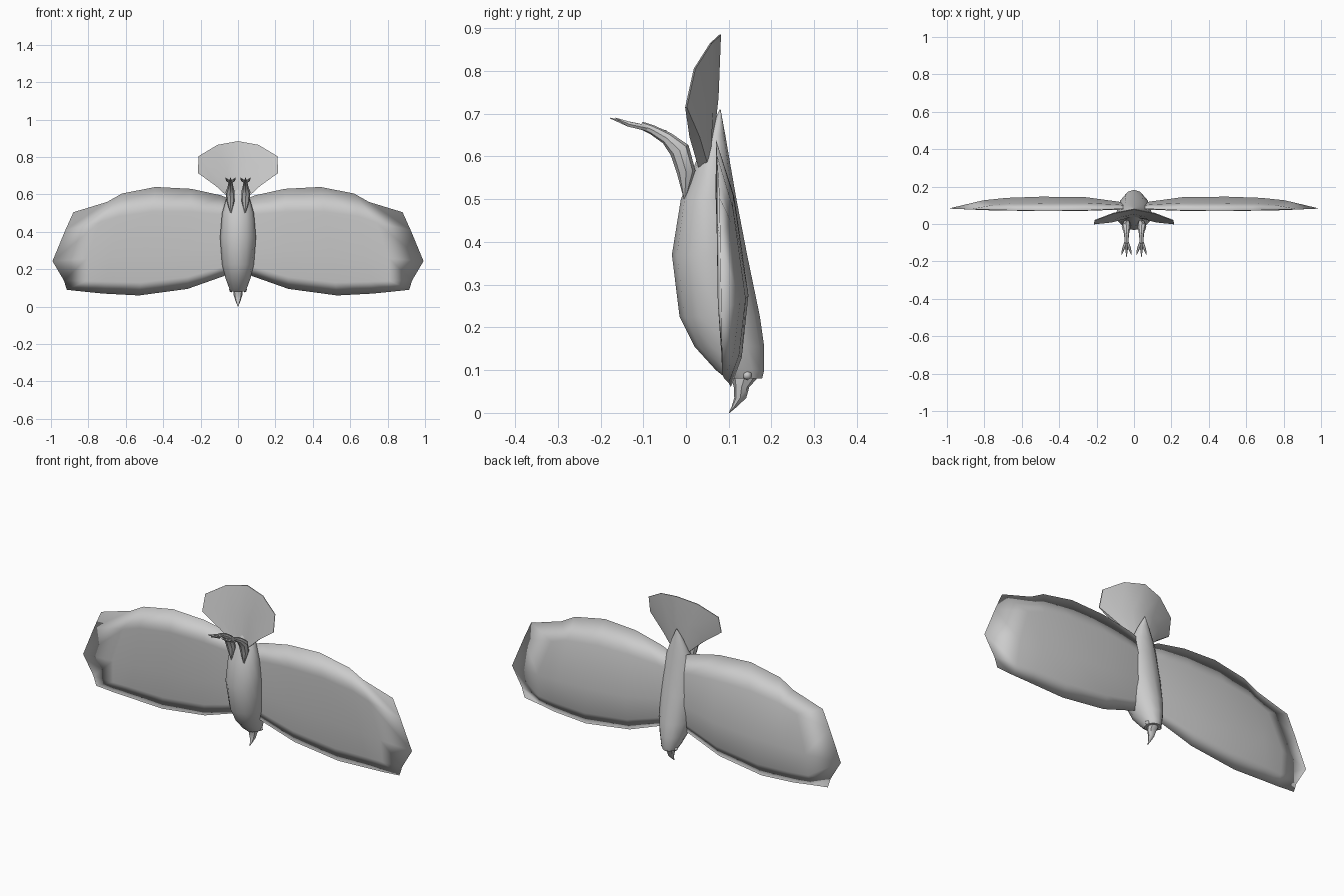
import bpy, bmesh, math
from mathutils import Vector

if "Cube" in bpy.data.objects:
    bpy.data.objects.remove(bpy.data.objects["Cube"])


def finish(name, bm, mirror=False, angle=None):
    bmesh.ops.remove_doubles(bm, verts=bm.verts, dist=0.0005)
    bmesh.ops.recalc_face_normals(bm, faces=bm.faces)
    me = bpy.data.meshes.new(name)
    bm.to_mesh(me)
    bm.free()
    ob = bpy.data.objects.new(name, me)
    bpy.context.collection.objects.link(ob)
    if mirror:
        ob.modifiers.new("Mirror", 'MIRROR').use_clip = False
    if angle is None:
        for p in me.polygons:
            p.use_smooth = True
    else:
        bpy.ops.object.select_all(action='DESELECT')
        ob.select_set(True)
        bpy.context.view_layer.objects.active = ob
        bpy.ops.object.shade_smooth_by_angle(angle=math.radians(angle))
    return ob


def loft(bm, rings, caps=True):
    """Skin a list of closed rings that share a point count."""
    vs = [[bm.verts.new(p) for p in r] for r in rings]
    n = len(vs[0])
    for a, b in zip(vs, vs[1:]):
        for i in range(n):
            j = (i + 1) % n
            bm.faces.new((a[i], a[j], b[j], b[i]))
    if caps:
        bm.faces.new(vs[0])
        bm.faces.new(vs[-1])


def spindle(bm, stations, n=12):
    """Elliptical rings: (z, y_front, y_back, half_width)."""
    rings = []
    for z, y0, y1, w in stations:
        c, r = (y0 + y1) / 2, (y1 - y0) / 2
        rings.append([(w * math.sin(t), c + r * math.cos(t), z)
                      for t in (2 * math.pi * i / n for i in range(n))])
    loft(bm, rings)


def tube(bm, path, n=6):
    """Tapered tube through (x, y, z, radius) points."""
    pts = [Vector(p[:3]) for p in path]
    rings = []
    for i, p in enumerate(pts):
        d = (pts[min(i + 1, len(pts) - 1)] - pts[max(i - 1, 0)]).normalized()
        u = Vector((1, 0, 0))
        u = (u - d * u.dot(d)).normalized()
        v = d.cross(u)
        rings.append([p + (u * math.cos(t) + v * math.sin(t)) * path[i][3]
                      for t in (2 * math.pi * k / n for k in range(n))])
    loft(bm, rings)


# body with head, pointing down, tapering to a spike at the rump
bm = bmesh.new()
spindle(bm, [(0.08, 0.095, 0.178, 0.038), (0.10, 0.07, 0.183, 0.048),
             (0.155, 0.02, 0.183, 0.068), (0.225, -0.015, 0.173, 0.085),
             (0.37, -0.033, 0.143, 0.096), (0.50, -0.012, 0.118, 0.085),
             (0.58, 0.02, 0.104, 0.062), (0.65, 0.05, 0.092, 0.032),
             (0.71, 0.079, 0.081, 0.001)])
finish("body", bm, angle=40)

# hooked beak
bm = bmesh.new()
spindle(bm, [(0.085, 0.105, 0.17, 0.026), (0.06, 0.112, 0.148, 0.023),
             (0.035, 0.113, 0.141, 0.015), (0.015, 0.107, 0.12, 0.007),
             (0.0, 0.10, 0.102, 0.001)], 8)
finish("beak", bm, angle=40)

# eyes
bm = bmesh.new()
bmesh.ops.create_icosphere(bm, subdivisions=1, radius=0.012)
bmesh.ops.translate(bm, verts=bm.verts, vec=(0.037, 0.143, 0.088))
finish("eyes", bm, mirror=True)

# wings: lens sections between the leading (lower) and trailing (upper) edge
# (lead x, lead z, lead y, trail x, trail z, trail y, back bulge, front bulge)
stations = [(0.03, 0.18, 0.09, 0.03, 0.57, 0.08, 0.025, 0.008),
            (0.10, 0.155, 0.09, 0.09, 0.595, 0.08, 0.035, 0.01),
            (0.27, 0.095, 0.10, 0.25, 0.63, 0.073, 0.054, 0.014),
            (0.53, 0.06, 0.105, 0.44, 0.64, 0.07, 0.054, 0.014),
            (0.72, 0.07, 0.10, 0.62, 0.605, 0.072, 0.05, 0.012),
            (0.82, 0.08, 0.09, 0.70, 0.56, 0.075, 0.042, 0.01),
            (0.915, 0.09, 0.085, 0.88, 0.505, 0.078, 0, 0)]
chord = [(0, 0, 0), (0.12, 0.55, 0.02), (0.37, 1, 0.09),
         (0.77, 0.62, 0.035), (1, 0, 0)]  # fraction, bulge, tip bow
bm = bmesh.new()
rings = []
for k, (lx, lz, ly, tx, tz, ty, back, front) in enumerate(stations):
    a, b = Vector((lx, ly, lz)), Vector((tx, ty, tz))
    bow = 1 if k == 6 else 0.35 if k == 5 else 0

    def section(f, h, o, amount):
        return a.lerp(b, f) + Vector((o * bow, h * amount, 0))
    rings.append([section(*c, back) for c in chord] +
                 [section(*c, -front) for c in chord[-2:0:-1]])
loft(bm, rings[:-1], caps=False)
loft(bm, rings[-2:], caps=False)
finish("wings", bm, mirror=True)

# tail fan: arched, widest low down, tapering in thickness to its rim
rim = [(0.215, 0.0, 0.715), (0.21, 0.02, 0.805), (0.11, 0.058, 0.865),
       (0.0, 0.08, 0.885)]
rim += [(-x, y, z) for x, y, z in rim[-2::-1]]
root = Vector((0, 0.045, 0.56))
bm = bmesh.new()
rings = []
for f, t in ((0, 0.012), (0.55, 0.012), (1, 0.002)):
    mid = [root.lerp(Vector(p), f) for p in rim]
    if f == 0:
        mid = [root + Vector((p[0] * 0.12, 0, 0)) for p in rim]
    off = Vector((0, t, 0))
    rings.append([p + off for p in mid] + [p - off for p in mid[::-1]])
loft(bm, rings)
finish("tail_fan", bm, angle=30)

# legs: feathered thigh and shank
bm = bmesh.new()
tube(bm, [(0.038, -0.003, 0.50, 0.002), (0.04, 0.0, 0.565, 0.022),
          (0.042, -0.015, 0.615, 0.024), (0.04, -0.045, 0.643, 0.015),
          (0.04, -0.08, 0.663, 0.011), (0.04, -0.105, 0.673, 0.009)], 8)
finish("legs", bm, mirror=True, angle=40)

# feet: three front toes and one hind toe each
bm = bmesh.new()
for tip_x, tip_y in ((0.014, -0.165), (0.04, -0.178), (0.066, -0.165)):
    tube(bm, [(0.04, -0.085, 0.665, 0.008),
              (0.04 + (tip_x - 0.04) * 0.7, -0.135, 0.676, 0.007),
              (tip_x, tip_y, 0.69, 0.001)])
tube(bm, [(0.04, -0.10, 0.668, 0.008), (0.04, -0.07, 0.662, 0.006),
          (0.04, -0.045, 0.66, 0.001)])
finish("feet", bm, mirror=True, angle=40)
